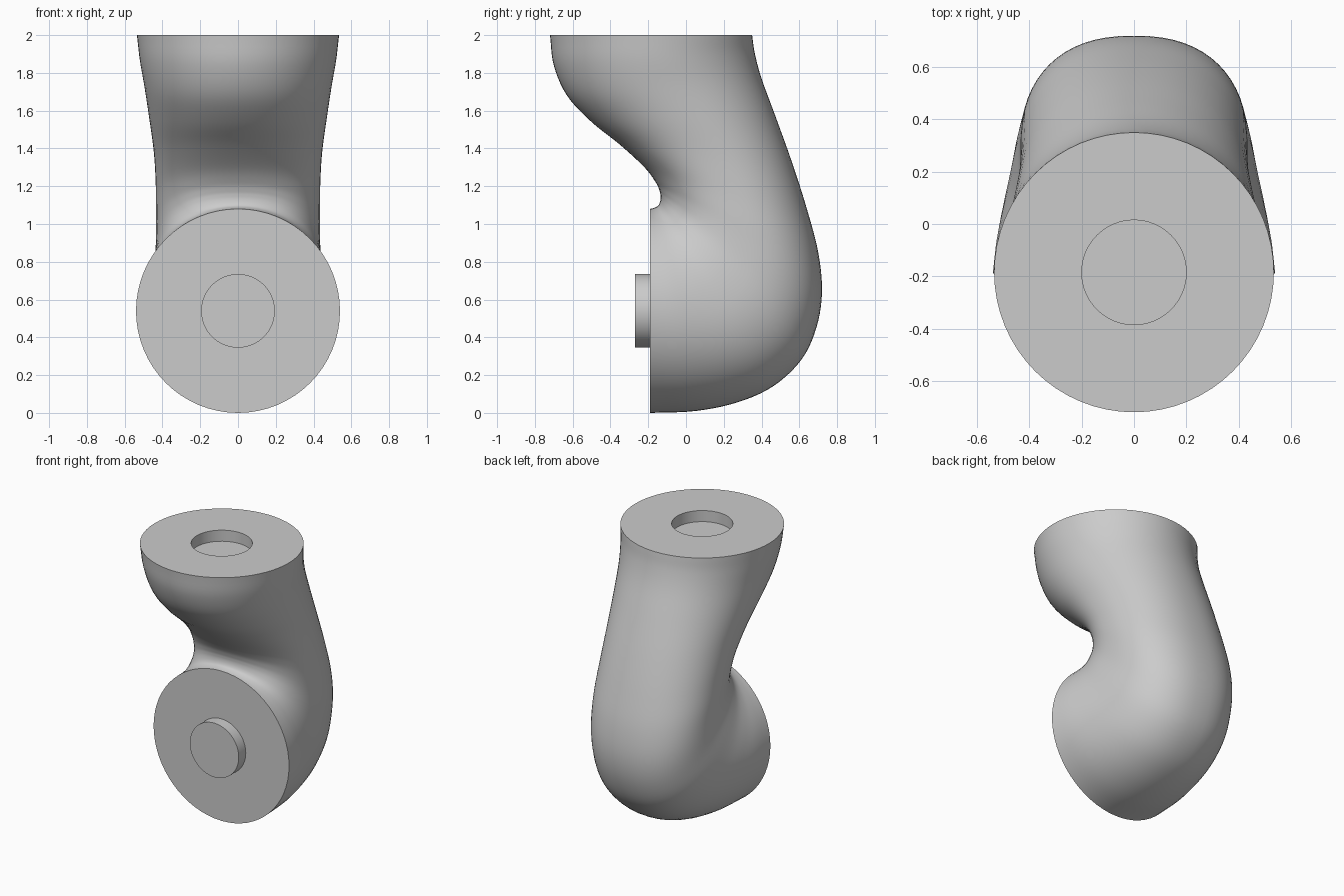
import bpy, bmesh, math
from mathutils import Vector

old = bpy.data.objects.get("Cube")
if old:
    bpy.data.objects.remove(old)

grey = bpy.data.materials.new("plain grey")
grey.use_nodes = True
colour = (0.6, 0.6, 0.6, 1)
grey.diffuse_color = colour
grey.node_tree.nodes["Principled BSDF"].inputs["Base Color"].default_value = colour

SIDES = 64
STEPS = 5

# Stations along the bend: outer y, outer z, inner y, inner z, half width, squareness
stations = [Vector(s) for s in (
    (-0.19, 0.00, -0.19, 1.08, 0.54, 2.0),
    (0.05, 0.01, -0.17, 1.085, 0.525, 2.03),
    (0.27, 0.055, -0.15, 1.095, 0.50, 2.1),
    (0.46, 0.14, -0.14, 1.11, 0.475, 2.2),
    (0.61, 0.28, -0.135, 1.13, 0.455, 2.3),
    (0.69, 0.45, -0.135, 1.15, 0.44, 2.35),
    (0.72, 0.64, -0.14, 1.175, 0.435, 2.35),
    (0.70, 0.85, -0.16, 1.22, 0.435, 2.3),
    (0.64, 1.08, -0.22, 1.30, 0.435, 2.25),
    (0.56, 1.33, -0.35, 1.42, 0.445, 2.2),
    (0.47, 1.58, -0.50, 1.54, 0.47, 2.1),
    (0.40, 1.77, -0.63, 1.68, 0.495, 2.05),
    (0.365, 1.90, -0.70, 1.84, 0.52, 2.0),
    (0.35, 2.00, -0.72, 2.00, 0.535, 2.0),
)]


def smooth_path(points):
    """Catmull-Rom interpolation through the stations."""
    ext = [2 * points[0] - points[1]] + points + [2 * points[-1] - points[-2]]
    result = []
    for a, b, c, d in zip(ext, ext[1:], ext[2:], ext[3:]):
        for i in range(STEPS):
            t = i / STEPS
            result.append(b + (c - a) * (t / 2)
                          + (2 * a - 5 * b + 4 * c - d) * (t * t / 2)
                          + (3 * b - a - 3 * c + d) * (t ** 3 / 2))
    return result + [points[-1]]


def rounded(value, power):
    return math.copysign(abs(value) ** (2 / power), value)


def section(bm, s):
    """One rounded cross-section spanning the outer and inner points."""
    outer, inner = Vector((0, s[0], s[1])), Vector((0, s[2], s[3]))
    centre, reach = (outer + inner) / 2, (outer - inner) / 2
    ring = []
    for i in range(SIDES):
        a = math.tau * i / SIDES
        p = centre + reach * rounded(math.cos(a), s[5])
        p.x = s[4] * rounded(math.sin(a), s[5])
        ring.append(bm.verts.new(p))
    return ring


def bridge(bm, first, second):
    for i in range(SIDES):
        j = (i + 1) % SIDES
        bm.faces.new((first[i], first[j], second[j], second[i]))


def finish(bm, name):
    bmesh.ops.recalc_face_normals(bm, faces=bm.faces)
    mesh = bpy.data.meshes.new(name)
    bm.to_mesh(mesh)
    bm.free()
    mesh.materials.append(grey)
    obj = bpy.data.objects.new(name, mesh)
    bpy.context.collection.objects.link(obj)
    bpy.ops.object.select_all(action="DESELECT")
    obj.select_set(True)
    bpy.context.view_layer.objects.active = obj
    bpy.ops.object.shade_smooth_by_angle(angle=math.radians(40))
    return obj


# Bent limb with a flat front end and a round socket in the top end
bm = bmesh.new()
rings = [section(bm, s) for s in smooth_path(stations)]
SOCKET_R, MID_Y, DEPTH = 0.2, -0.185, 0.08
for z in (2, 2 - DEPTH):
    rings.append(section(bm, (MID_Y + SOCKET_R, z, MID_Y - SOCKET_R, z, SOCKET_R, 2)))
for first, second in zip(rings, rings[1:]):
    bridge(bm, first, second)
bm.faces.new(rings[0])
bm.faces.new(rings[-1])
finish(bm, "bent_limb")

# Round peg on the front end
bm = bmesh.new()
PEG_R, PEG_Z = 0.195, 0.54
ends = [section(bm, (y, PEG_Z - PEG_R, y, PEG_Z + PEG_R, PEG_R, 2)) for y in (-0.19, -0.27)]
bridge(bm, *ends)
for ring in ends:
    bm.faces.new(ring)
finish(bm, "front_peg")
